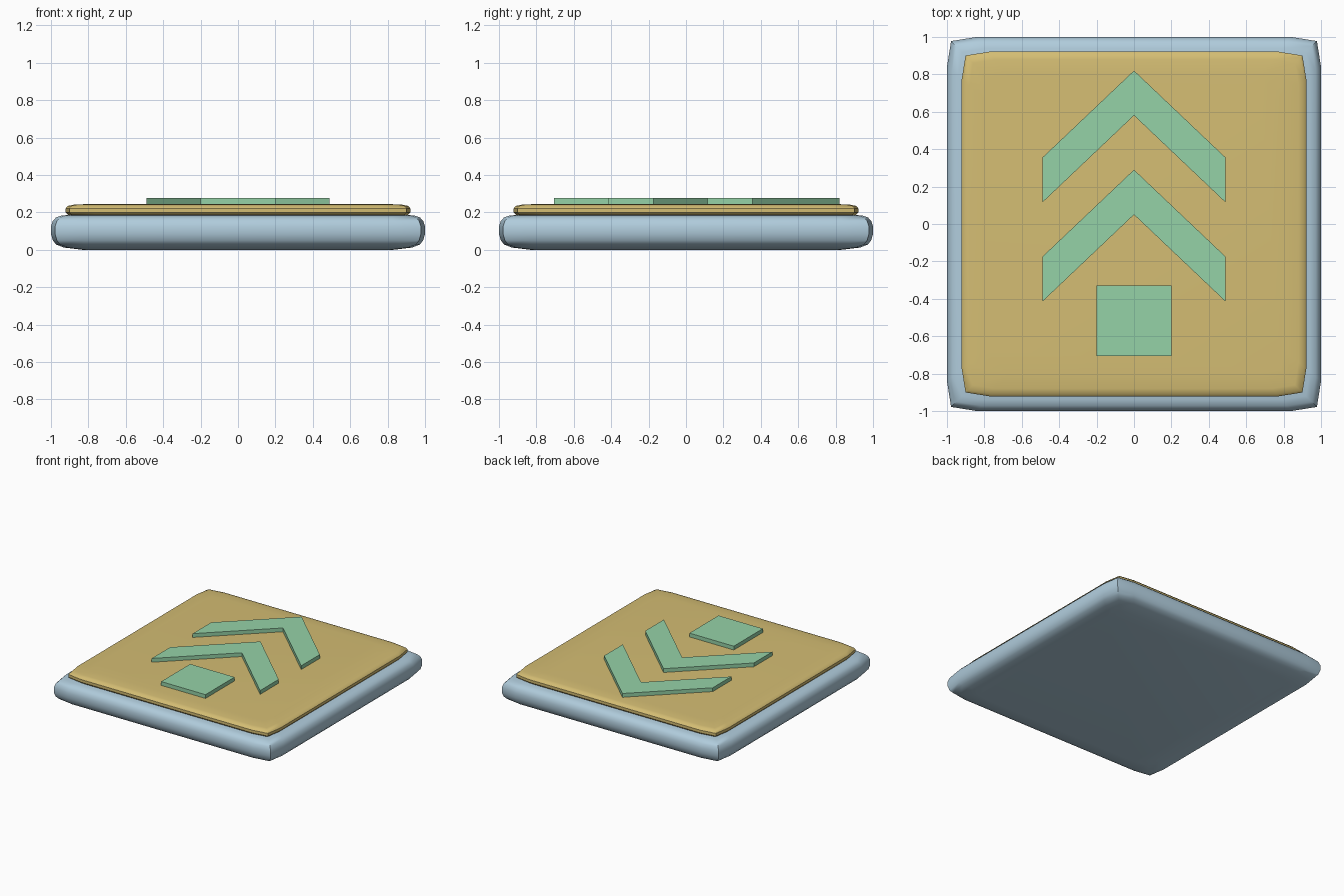
import bpy
import bmesh
import math

cube = bpy.data.objects.get("Cube")
if cube:
    bpy.data.objects.remove(cube, do_unlink=True)


def material(name, rgb):
    linear = [((v / 255 + 0.055) / 1.055) ** 2.4 for v in rgb] + [1.0]
    mat = bpy.data.materials.new(name)
    mat.use_nodes = True
    mat.diffuse_color = linear
    mat.node_tree.nodes["Principled BSDF"].inputs["Base Color"].default_value = linear
    return mat


def finish(bm, name, mat):
    bmesh.ops.recalc_face_normals(bm, faces=bm.faces)
    mesh = bpy.data.meshes.new(name)
    bm.to_mesh(mesh)
    bm.free()
    mesh.materials.append(mat)
    obj = bpy.data.objects.new(name, mesh)
    bpy.context.collection.objects.link(obj)
    return obj


def outline(half):
    """Square with slightly pulled-in corners."""
    side, corner = half * 0.84, half * 0.978
    quarter = [(half, -side), (half, side), (corner, corner)]
    points = []
    for k in range(4):
        c, s = round(math.cos(k * math.pi / 2)), round(math.sin(k * math.pi / 2))
        points += [(x * c - y * s, x * s + y * c) for x, y in quarter]
    return points


def soft_slab(name, profile, mat):
    """Loft the outline through (half width, height) steps."""
    bm = bmesh.new()
    rings = [[bm.verts.new((x, y, z)) for x, y in outline(h)] for h, z in profile]
    for low, high in zip(rings, rings[1:]):
        for i in range(len(low)):
            j = (i + 1) % len(low)
            bm.faces.new((low[i], low[j], high[j], high[i]))
    bm.faces.new(rings[0])
    bm.faces.new(rings[-1])
    obj = finish(bm, name, mat)
    bpy.ops.object.select_all(action="DESELECT")
    obj.select_set(True)
    bpy.context.view_layer.objects.active = obj
    bpy.ops.object.shade_smooth_by_angle(angle=math.radians(40))


def raised_plate(name, points, mat, bottom=0.235, top=0.276):
    bm = bmesh.new()
    face = bm.faces.new([bm.verts.new((x, y, bottom)) for x, y in points])
    grown = bmesh.ops.extrude_face_region(bm, geom=[face])["geom"]
    for v in grown:
        if isinstance(v, bmesh.types.BMVert):
            v.co.z = top
    finish(bm, name, mat)


blue = material("pale blue", (176, 204, 220))
gold = material("sand yellow", (212, 189, 115))
green = material("mint green", (149, 210, 167))

# Base and the thinner panel on top of it
soft_slab("base", [(0.83, 0), (0.93, 0.012), (0.972, 0.028), (0.99, 0.05),
                   (1, 0.085), (1, 0.125), (0.99, 0.155), (0.972, 0.174),
                   (0.94, 0.184), (0.85, 0.188)], blue)
soft_slab("top_panel", [(0.88, 0.17), (0.91, 0.188), (0.921, 0.2), (0.921, 0.222),
                        (0.91, 0.235), (0.88, 0.241), (0.8, 0.245)], gold)

# Two chevrons and a square
for name, tip in (("front_chevron", 0.29), ("back_chevron", 0.82)):
    raised_plate(name, [(0, tip), (-0.49, tip - 0.465), (-0.49, tip - 0.705),
                        (0, tip - 0.24), (0.49, tip - 0.705), (0.49, tip - 0.465)], green)
raised_plate("square_marker", [(-0.2, -0.705), (0.2, -0.705),
                               (0.2, -0.33), (-0.2, -0.33)], green)
